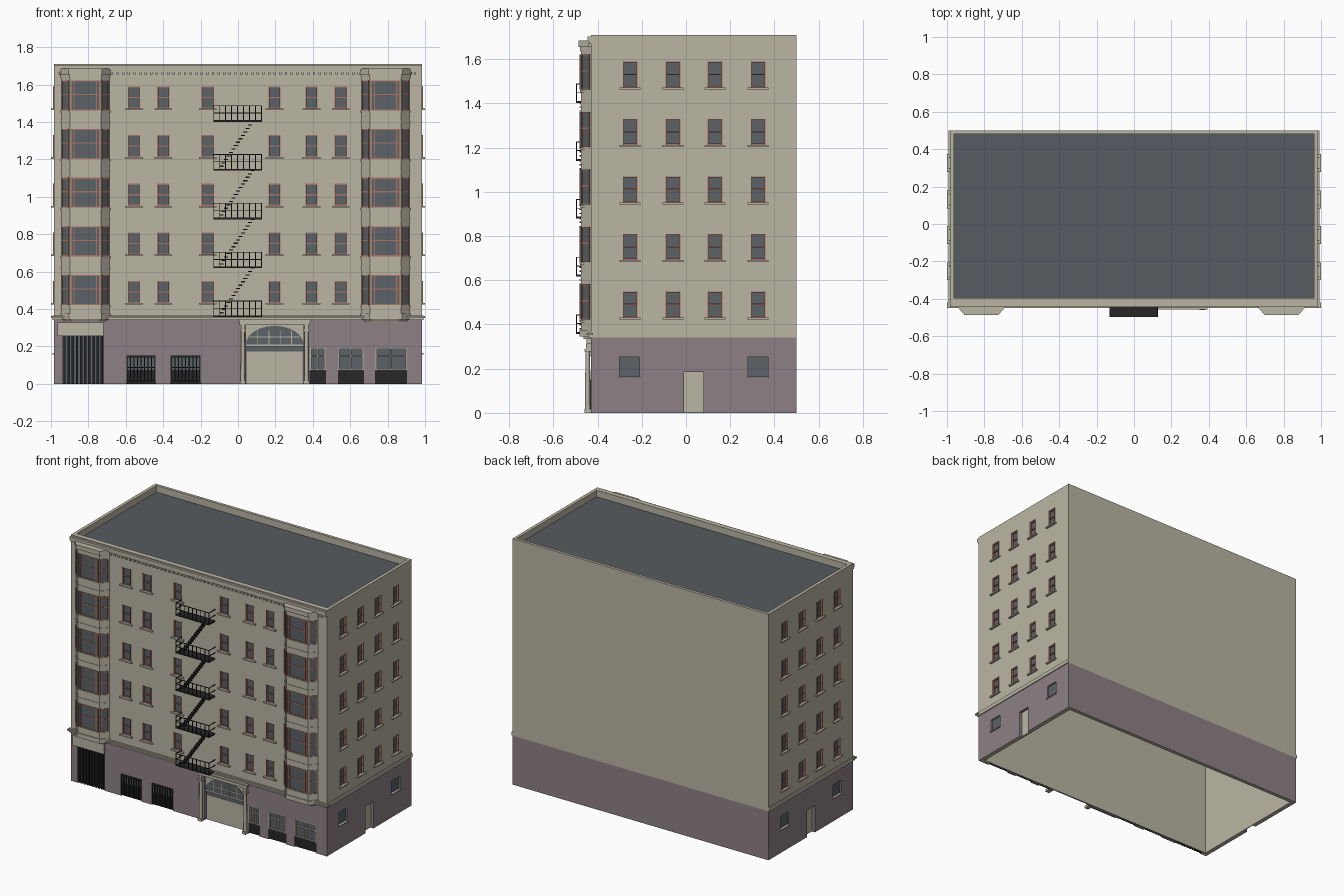
import bpy, bmesh, math
from mathutils import Matrix, Vector

if "Cube" in bpy.data.objects:
    bpy.data.objects.remove(bpy.data.objects["Cube"])


def material(name, rgb):
    m = bpy.data.materials.new(name)
    m.use_nodes = True
    m.diffuse_color = (*rgb, 1)
    m.node_tree.nodes["Principled BSDF"].inputs["Base Color"].default_value = (*rgb, 1)
    return m


CREAM = material("cream stone", (0.49, 0.46, 0.37))
MAUVE = material("mauve plaster", (0.27, 0.22, 0.235))
GLASS = material("grey glass", (0.105, 0.122, 0.133))
RED = material("red brown frame", (0.40, 0.17, 0.125))
IRON = material("black iron", (0.02, 0.02, 0.022))
ROOF = material("roof grey", (0.095, 0.105, 0.115))

W, FRONT, BACK, TOP, BASE = 0.985, -0.43, 0.5, 1.71, 0.34
FLOOR = 0.26
parts = {}


def mesh_of(name, mat):
    return parts.setdefault(name, (bmesh.new(), mat))[0]


# A face is (origin, direction along it, outward normal)
WORLD = (Vector((0, 0, 0)), Vector((1, 0, 0)), Vector((0, 1, 0)))
FRONT_WALL = (Vector((0, FRONT, 0)), Vector((1, 0, 0)), Vector((0, -1, 0)))
SIDE_WALLS = [(Vector((s * W, 0, 0)), Vector((0, 1, 0)), Vector((s, 0, 0))) for s in (1, -1)]


def box(name, mat, face, u0, u1, d0, d1, z0, z1):
    o, u, n = face
    c = o + u * (u0 + u1) / 2 + n * (d0 + d1) / 2 + Vector((0, 0, (z0 + z1) / 2))
    m = Matrix((u * (u1 - u0), n * (d1 - d0), Vector((0, 0, z1 - z0)))).transposed().to_4x4()
    m.translation = c
    bmesh.ops.create_cube(mesh_of(name, mat), size=1, matrix=m)


def prism(name, mat, pts, axis):
    """Extrude a planar outline along a vector."""
    bm = mesh_of(name, mat)
    f = bm.faces.new([bm.verts.new(p) for p in pts])
    ext = bmesh.ops.extrude_face_region(bm, geom=[f], use_keep_orig=True)["geom"]
    bmesh.ops.translate(bm, vec=axis, verts=[g for g in ext if isinstance(g, bmesh.types.BMVert)])


def pocket(face, u0, u1, z0, z1, depth=0.018):
    box("cutter", None, face, u0, u1, -depth, 0.02, z0, z1)


def sash_window(face, u, z0, z1, w=0.066):
    a, b, mid, t = u - w / 2, u + w / 2, (z0 + z1) / 2, 0.006
    pocket(face, a, b, z0, z1)
    box("window_glass", GLASS, face, a, b, -0.02, -0.012, z0, z1)
    for x in (a, b - t):
        box("window_frames", RED, face, x, x + t, -0.016, 0.003, z0, z1)
    for z in (z0, mid - t / 2, z1 - t):
        box("window_frames", RED, face, a, b, -0.016, -0.004, z, z + t)
    box("window_sills", CREAM, face, a - 0.014, b + 0.014, -0.005, 0.014, z0 - 0.009, z0)


# Upper floor windows
for i in range(5):
    z = 0.432 + i * FLOOR
    for x in (-0.556, -0.399, -0.161, 0.195, 0.393, 0.55):
        sash_window(FRONT_WALL, x, z, z + 0.118)
    for wall in SIDE_WALLS:
        for y in (-0.253, -0.059, 0.131, 0.326):
            sash_window(wall, y, z, z + 0.118)

# Side ground floor windows and doors
for wall in SIDE_WALLS:
    for y in (-0.255, 0.325):
        pocket(wall, y - 0.045, y + 0.045, 0.165, 0.253)
        box("window_glass", GLASS, wall, y - 0.045, y + 0.045, -0.02, -0.01, 0.165, 0.253)
        box("window_sills", CREAM, wall, y - 0.05, y + 0.05, -0.005, 0.008, 0.158, 0.165)
    pocket(wall, -0.008, 0.08, -0.01, 0.186, 0.024)
    box("side_doors", CREAM, wall, -0.008, 0.08, -0.027, -0.02, 0.005, 0.186)


# Bay windows: three-sided columns
def bay_outline(xc, grow, z):
    a, b, y = 0.128 + grow, 0.083 + grow * 0.6, FRONT - 0.045 - grow
    return [Vector((xc + x, yy, z)) for x, yy in ((-a, FRONT + 0.01), (-a, FRONT), (-b, y), (b, y), (a, FRONT), (a, FRONT + 0.01))]


for xc in (-0.816, 0.789):
    for grow, z0, z1 in ((0, 0.36, 1.66), (0.006, 0.345, 0.375), (-0.012, 0.335, 0.345),
                         (0.004, 1.635, 1.655), (0.012, 1.655, 1.685)):
        prism("bay_body", CREAM, bay_outline(xc, grow, z0), Vector((0, 0, z1 - z0)))
    p = bay_outline(xc, 0, 0)
    for i in range(5):
        z0 = 0.422 + i * FLOOR
        z1 = z0 + 0.16
        prism("bay_ledges", CREAM, bay_outline(xc, 0.005, z0 - 0.012), Vector((0, 0, 0.01)))
        prism("bay_ledges", CREAM, bay_outline(xc, 0.003, z0 - 0.07), Vector((0, 0, 0.012)))
        for a, b in ((p[1], p[2]), (p[2], p[3]), (p[3], p[4])):
            d = (b - a).normalized()
            face, n = (a, d, Vector((d.y, -d.x, 0))), (b - a).length
            e, t = 0.005, 0.006
            box("bay_glass", GLASS, face, e, n - e, -0.002, 0.002, z0, z1)
            ribs = (e, n - e - t) if n < 0.1 else (e, 0.02, n - 0.02 - t, n - e - t)
            for u in ribs:
                box("bay_frames", RED, face, u, u + t, 0, 0.006, z0, z1)
            for z in (z0, z0 + 0.082, z1 - t):
                box("bay_frames", RED, face, e, n - e, 0, 0.005, z, z + t)

# Cornice with dentils, and the belt course above the ground floor
box("cornice", CREAM, FRONT_WALL, -W, W, -0.005, 0.015, 1.68, 1.702)
box("cornice", CREAM, FRONT_WALL, -W, W, -0.005, 0.008, 1.668, 1.68)
for i in range(64):
    x = -0.95 + i * 0.03
    box("cornice_dentils", CREAM, FRONT_WALL, x, x + 0.013, -0.003, 0.011, 1.655, 1.672)
box("belt_course", CREAM, WORLD, -W - 0.006, W + 0.006, FRONT - 0.01, FRONT + 0.01, BASE, 0.366)
box("belt_course", CREAM, WORLD, -W - 0.015, W + 0.015, FRONT - 0.02, FRONT + 0.01, 0.352, 0.362)
for s in (1, -1):
    box("belt_course", CREAM, WORLD, s * W, s * (W + 0.006), FRONT, BACK, BASE, 0.366)

# Barred gate with sign panel
pocket(FRONT_WALL, -0.935, -0.72, -0.01, 0.255, 0.025)
box("gate_backing", GLASS, FRONT_WALL, -0.935, -0.72, -0.028, -0.02, 0, 0.255)
for i in range(10):
    x = -0.934 + i * 0.0222
    box("gate_bars", IRON, FRONT_WALL, x, x + 0.013, -0.018, -0.004, 0, 0.255)
box("sign_panel", CREAM, FRONT_WALL, -0.965, -0.72, -0.005, 0.012, 0.257, 0.327)

# Barred shop windows
for x0, x1 in ((-0.597, -0.44), (-0.36, -0.2)):
    pocket(FRONT_WALL, x0, x1, -0.01, 0.152)
    box("shop_glass", GLASS, FRONT_WALL, x0, x1, -0.02, -0.012, 0.075, 0.152)
    box("shop_panels", IRON, FRONT_WALL, x0, x1, -0.02, -0.01, 0, 0.075)
    for i in range(9):
        x = x0 + (x1 - x0 - 0.006) * i / 8
        box("window_bars", IRON, FRONT_WALL, x, x + 0.006, -0.002, 0.006, 0.01, 0.152)
    for z in (0.012, 0.085, 0.14):
        box("window_bars", IRON, FRONT_WALL, x0, x1, -0.002, 0.004, z, z + 0.005)

# Framed shop windows
for x0, x1 in ((0.385, 0.468), (0.537, 0.67), (0.735, 0.902)):
    t, mid = 0.007, (x0 + x1) / 2
    pocket(FRONT_WALL, x0, x1, -0.01, 0.192)
    box("shop_glass", GLASS, FRONT_WALL, x0, x1, -0.02, -0.012, 0.075, 0.192)
    box("shop_panels", IRON, FRONT_WALL, x0, x1, -0.02, -0.01, 0, 0.075)
    for x in (x0, mid - t / 2, x1 - t):
        box("shop_frames", CREAM, FRONT_WALL, x, x + t, -0.015, 0.002, 0.075, 0.192)
    for z in (0.072, 0.145, 0.186):
        box("shop_frames", CREAM, FRONT_WALL, x0, x1, -0.015, 0, z, z + 0.006)

# Entrance portal
x0, x1 = 0.042, 0.35
xc, rx = (x0 + x1) / 2, (x1 - x0) / 2
pocket(FRONT_WALL, x0, x1, -0.01, 0.32, 0.026)
box("entrance_door", CREAM, FRONT_WALL, x0 + 0.006, x1 - 0.006, -0.028, -0.02, 0, 0.172)
box("entrance_transom", GLASS, FRONT_WALL, x0, x1, -0.028, -0.022, 0.172, 0.2)
box("entrance_arch_wall", CREAM, FRONT_WALL, x0, x1, -0.028, -0.012, 0.2, 0.32)
fan = [Vector((xc + rx * math.cos(a), FRONT + 0.013, 0.21 + 0.1 * math.sin(a)))
       for a in (math.pi * k / 12 for k in range(13))]
prism("entrance_fanlight", GLASS, fan, Vector((0, -0.004, 0)))
for u in (-0.09, -0.03, 0.03, 0.09):
    box("fanlight_bars", CREAM, FRONT_WALL, xc + u - 0.002, xc + u + 0.002, -0.012, -0.007, 0.21, 0.285)
box("fanlight_bars", CREAM, FRONT_WALL, x0 + 0.02, x1 - 0.02, -0.012, -0.007, 0.247, 0.252)
box("portal_entablature", CREAM, FRONT_WALL, 0.008, 0.384, -0.005, 0.02, 0.315, 0.346)
box("portal_entablature", CREAM, FRONT_WALL, 0.0, 0.392, -0.005, 0.028, 0.337, 0.346)
for x in (0.026, 0.366):
    bmesh.ops.create_cone(mesh_of("portal_columns", CREAM), cap_ends=True, segments=12, radius1=0.012, radius2=0.01,
                          depth=0.27, matrix=Matrix.Translation((x, FRONT - 0.015, 0.15)))
    box("portal_column_blocks", CREAM, FRONT_WALL, x - 0.015, x + 0.015, -0.005, 0.03, 0, 0.018)
    box("portal_column_blocks", CREAM, FRONT_WALL, x - 0.016, x + 0.016, -0.005, 0.03, 0.278, 0.29)
    box("portal_column_blocks", CREAM, FRONT_WALL, x - 0.011, x + 0.011, -0.005, 0.022, 0.29, 0.315)

# Fire escape: platforms, railings and stairs
for i in range(5):
    z, a, b = 0.357 + i * 0.261, -0.13, 0.125
    box("escape_platforms", IRON, FRONT_WALL, a, b, 0, 0.066, z, z + 0.009)
    for h in (0.045, 0.084):
        box("escape_rails", IRON, FRONT_WALL, a, b, 0.064, 0.068, z + h, z + h + 0.004)
        for x in (a, b):
            box("escape_rails", IRON, FRONT_WALL, x - 0.002, x + 0.002, 0, 0.068, z + h, z + h + 0.004)
    for k in range(9):
        x = a + (b - a) * k / 8
        box("escape_rails", IRON, FRONT_WALL, x - 0.002, x + 0.002, 0.064, 0.068, z, z + 0.086)
    for k in range(14 if i < 4 else 0):
        x, zs = -0.1 + k * 0.0128, z + 0.02 + k * 0.0184
        box("escape_stairs", IRON, FRONT_WALL, x, x + 0.022, 0.02, 0.052, zs, zs + 0.006)

# Hollow wall shells and roof deck
box("cutter", None, WORLD, -W + 0.03, W - 0.03, FRONT + 0.03, BACK - 0.025, -0.1, 1.63)
box("cutter", None, WORLD, -0.963, 0.963, -0.395, 0.48, 1.66, 1.8)
box("roof_deck", ROOF, WORLD, -0.963, 0.963, -0.395, 0.48, 1.65, 1.664)
box("ground_floor_wall", MAUVE, WORLD, -W, W, FRONT, BACK, 0, BASE)
box("upper_wall", CREAM, WORLD, -W, W, FRONT, BACK, BASE, TOP)

objs = {}
for name, (bm, mat) in parts.items():
    bmesh.ops.recalc_face_normals(bm, faces=bm.faces)
    me = bpy.data.meshes.new(name)
    bm.to_mesh(me)
    bm.free()
    if mat:
        me.materials.append(mat)
    objs[name] = bpy.data.objects.new(name, me)
    bpy.context.collection.objects.link(objs[name])

cutter = objs["cutter"]
cutter.hide_render = True
for name, mat in (("ground_floor_wall", MAUVE), ("upper_wall", CREAM)):
    ob = objs[name]
    mod = ob.modifiers.new("openings", "BOOLEAN")
    mod.operation, mod.solver, mod.object = "DIFFERENCE", "EXACT", cutter
    bpy.context.view_layer.update()
    me = bpy.data.meshes.new_from_object(ob.evaluated_get(bpy.context.evaluated_depsgraph_get()))
    ob.modifiers.clear()
    ob.data = me
    me.materials.clear()
    me.materials.append(mat)
    me.materials.append(CREAM)
    # Inner wall faces are cream
    for f in me.polygons:
        c = f.center
        inside = abs(c.x) < W - 0.029 and FRONT + 0.029 < c.y < BACK - 0.024
        f.material_index = 1 if inside else 0
bpy.data.objects.remove(cutter)

# Round columns shade smooth
for f in objs["portal_columns"].data.polygons:
    f.use_smooth = len(f.vertices) == 4
